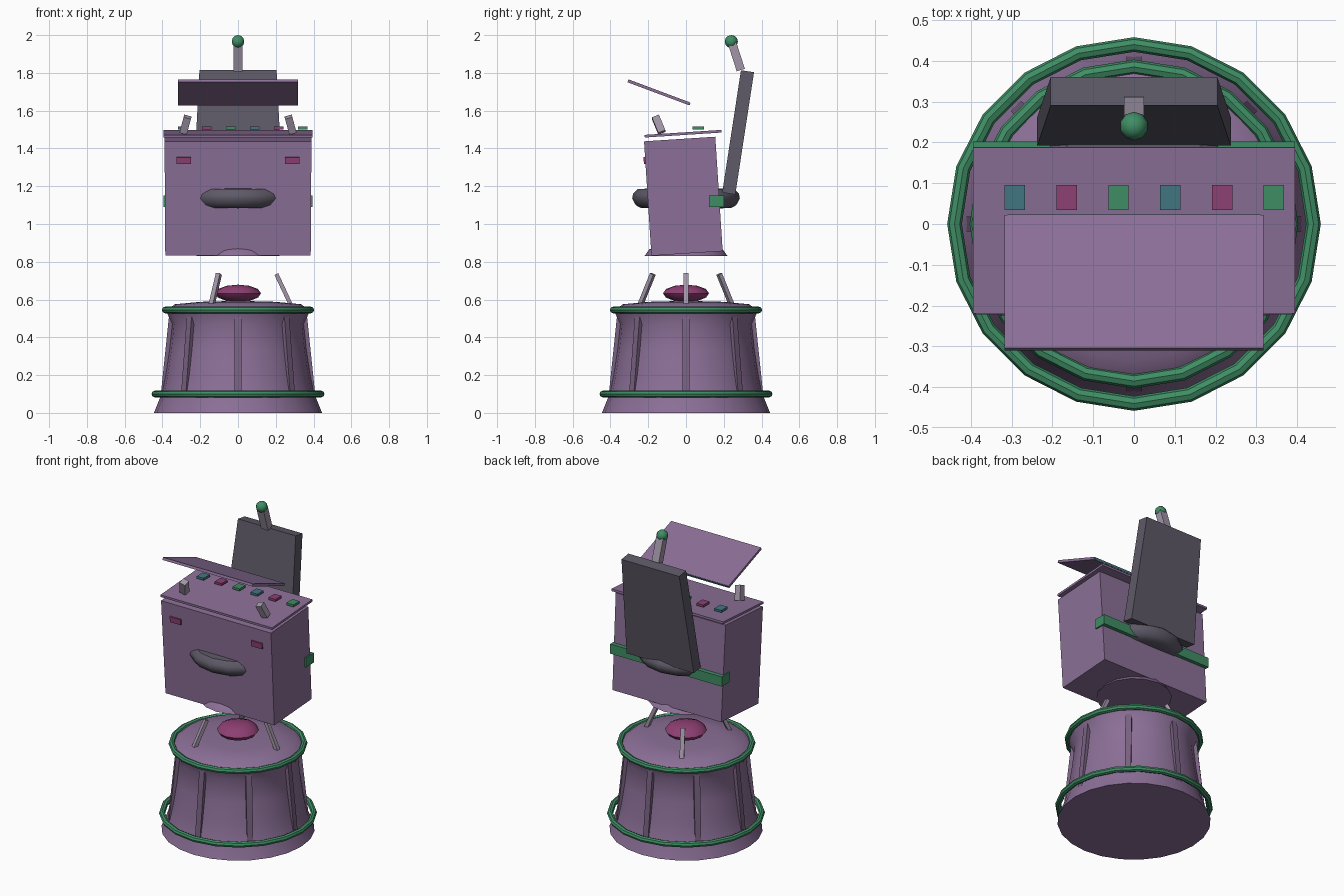
import bpy, bmesh
from math import radians, sin, cos, pi
from mathutils import Vector, Matrix

if "Cube" in bpy.data.objects:
    bpy.data.objects.remove(bpy.data.objects["Cube"])


def mat(name, rgb):
    m = bpy.data.materials.new(name)
    m.diffuse_color = (*rgb, 1)
    m.use_nodes = True
    m.node_tree.nodes["Principled BSDF"].inputs["Base Color"].default_value = m.diffuse_color
    return m


PURPLE = mat("purple", (0.26, 0.16, 0.31))
RIB = mat("rib_purple", (0.19, 0.12, 0.22))
GREEN = mat("green", (0.05, 0.27, 0.13))
PINK = mat("pink", (0.27, 0.05, 0.17))
TEAL = mat("teal", (0.055, 0.18, 0.22))
DARK = mat("dark_grey", (0.11, 0.10, 0.135))
PALE = mat("pale_metal", (0.36, 0.30, 0.39))


def finish(name, bm, material, smooth=False):
    bmesh.ops.recalc_face_normals(bm, faces=bm.faces[:])
    me = bpy.data.meshes.new(name)
    bm.to_mesh(me)
    bm.free()
    me.materials.append(material)
    ob = bpy.data.objects.new(name, me)
    bpy.context.collection.objects.link(ob)
    if smooth:
        bpy.ops.object.select_all(action='DESELECT')
        ob.select_set(True)
        bpy.context.view_layer.objects.active = ob
        bpy.ops.object.shade_smooth_by_angle(angle=radians(40))
    return ob


def box(name, centre, size, material, tilt=0.0, taper=1.0):
    """Box tilted about x (degrees); taper scales the top's width."""
    bm = bmesh.new()
    bmesh.ops.create_cube(bm, size=1)
    for v in bm.verts:
        if v.co.z > 0:
            v.co.x *= taper
        v.co = Vector(a * b for a, b in zip(v.co, size))
    bm.transform(Matrix.Translation(centre) @ Matrix.Rotation(radians(tilt), 4, 'X'))
    return finish(name, bm, material)


def beam(name, a, b, w, d, material, facing=(0, 1, 0)):
    """Square bar from a to b, its depth d turned towards facing."""
    a, b = Vector(a), Vector(b)
    z = (b - a).normalized()
    x = Vector(facing).cross(z).normalized()
    y = z.cross(x)
    rot = Matrix((x, y, z)).transposed().to_4x4()
    bm = bmesh.new()
    bmesh.ops.create_cube(bm, size=1)
    bm.transform(Matrix.Translation((a + b) / 2) @ rot @ Matrix.Diagonal((w, d, (b - a).length, 1)))
    return finish(name, bm, material)


def lathe(name, profile, n, material, closed=False):
    """Revolve (radius, height) points about z, capping the open ends."""
    bm = bmesh.new()
    rings = [[bm.verts.new((r * cos(2 * pi * i / n), r * sin(2 * pi * i / n), z))
              for i in range(n)] for r, z in profile]
    pairs = list(zip(rings, rings[1:]))
    if closed:
        pairs.append((rings[-1], rings[0]))
    else:
        bm.faces.new(rings[0])
        bm.faces.new(rings[-1])
    for lo, hi in pairs:
        for i in range(n):
            j = (i + 1) % n
            bm.faces.new((lo[i], lo[j], hi[j], hi[i]))
    return finish(name, bm, material, True)


def ball(name, centre, scale, u, v, material, smooth=True):
    bm = bmesh.new()
    bmesh.ops.create_uvsphere(bm, u_segments=u, v_segments=v, radius=1)
    bm.transform(Matrix.Translation(centre) @ Matrix.Diagonal((*scale, 1)))
    return finish(name, bm, material, smooth)


# Pedestal with two green rings
lathe("pedestal", [(0.445, 0), (0.405, 0.10), (0.385, 0.2), (0.365, 0.33), (0.35, 0.47),
                   (0.38, 0.54), (0.335, 0.575), (0.2, 0.588), (0.05, 0.592)], 24, PURPLE)
for name, radius, z in (("lower_ring", 0.44, 0.10), ("upper_ring", 0.385, 0.545)):
    lathe(name, [(radius + 0.018 * cos(k * pi / 4), z + 0.018 * sin(k * pi / 4))
                 for k in range(8)], 20, GREEN, True)

# Eight ribs around the pedestal
for i in range(8):
    c, s = cos(i * pi / 4), sin(i * pi / 4)
    beam(f"rib_{i}", (0.393 * c, 0.393 * s, 0.08), (0.348 * c, 0.348 * s, 0.51),
         0.036, 0.035, RIB, (c, s, 0))

# Glowing lens and three leaning struts
ball("lens", (0, 0, 0.633), (0.122, 0.122, 0.046), 12, 6, PINK)
for i in range(3):
    c, s = cos(i * 2 * pi / 3), sin(i * 2 * pi / 3)
    beam(f"strut_{i}", (0.278 * c, 0.278 * s, 0.575), (0.203 * c, 0.203 * s, 0.735),
         0.026, 0.022, PALE, (c, s, 0))

# Floating cabinet, leaning slightly forward, with bell underneath
box("cabinet", (0, -0.014, 1.147), (0.77, 0.378, 0.607), PURPLE, 3.7, 1.01)
lathe("under_bell", [(0.22, 0.83), (0.195, 0.865), (0.12, 0.9)], 16, PURPLE)
lathe("waist_disc", [(0.19, 1.083), (0.24, 1.085), (0.266, 1.1), (0.285, 1.135),
                     (0.28, 1.16), (0.255, 1.185), (0.19, 1.188)], 16, DARK)
box("rear_belt", (0, 0.162, 1.12), (0.79, 0.08, 0.062), GREEN)
for side in (-1, 1):
    box(f"front_lamp_{side}", (side * 0.288, -0.214, 1.336), (0.076, 0.02, 0.036), PINK, 3.7)

# Top plate with row of keys and two short props
box("top_plate", (0, -0.015, 1.478), (0.79, 0.408, 0.014), PURPLE, 3.7)
for i in range(6):
    box(f"key_{i}", (-0.292 + 0.127 * i, 0.065, 1.508), (0.05, 0.062, 0.014),
        (TEAL, PINK, GREEN)[i % 3])
for side in (-1, 1):
    beam(f"prop_{side}", (side * 0.289, -0.128, 1.485), (side * 0.267, -0.162, 1.567),
         0.04, 0.04, PALE)

# Raised lid with teal rear edge
box("lid", (0, -0.144, 1.697), (0.635, 0.348, 0.016), PURPLE, -20.5)
box("lid_edge", (0, 0.0195, 1.636), (0.62, 0.004, 0.012), TEAL, -20.5)

# Back panel, stem and knob
box("back_panel", (0, 0.276, 1.485), (0.475, 0.07, 0.655), DARK, -8.7, 0.86)
beam("stem", (0, 0.29, 1.815), (0, 0.245, 1.955), 0.05, 0.045, PALE)
ball("knob", (0, 0.24, 1.966), (0.035, 0.035, 0.034), 10, 6, GREEN)
